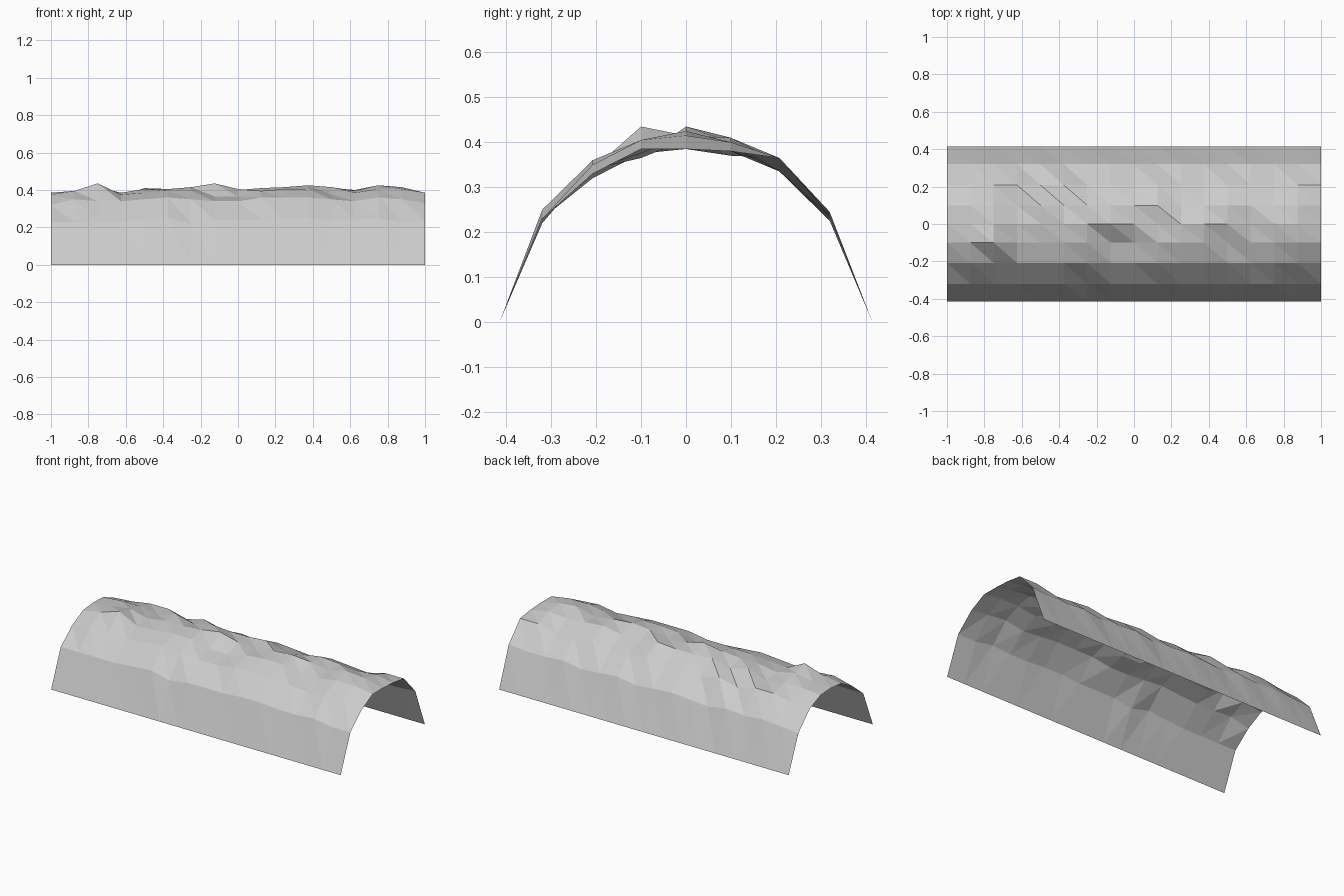
import bpy
import bmesh

# Remove the default cube
default_cube = bpy.data.objects.get("Cube")
if default_cube:
    bpy.data.objects.remove(default_cube, do_unlink=True)

LENGTH = 2.0
COLUMNS = 16

# Smooth arch cross-section, from the front foot over the crown to the back foot
ARCH_PROFILE = [
    (-0.415, 0.0), (-0.32, 0.24), (-0.208, 0.35), (-0.1, 0.395), (0, 0.405),
    (0.1, 0.39), (0.208, 0.345), (0.32, 0.235), (0.415, 0.0),
]

# Roughness of each lengthwise row, in hundredths, from the right end to the left
ROUGHNESS = {
    "front_low": [-1, -1, -1, -1, 0, 1, -2, 0, 0, 0, 1, 1, 0, 0, 1, -1, -1],
    "front_high": [-3, 0, -1, -1, 0, 1, 0, -1, -1, 1, 1, 1, 0, -1, 1, 0, -2],
    "front_crown": [-2, 0, 4, -2, -1, 0, 0, -3, -3, 0, 1, 1, -2, -1, 1, 1, -1],
    "ridge": [-2, -1, 1, -2, 0, 0, 1, 3, 0, -1, 1, 2, 1, -1, 2, 1, -2],
    "back_crown": [-1, 0, 0, -2, 2, -1, 2, 1, 1, 2, -1, 0, 2, 1, 0, 1, -1],
    "back_high": [-1, 0, 2, 2, -1, 2, -1, 0, -1, 1, 0, -1, 1, 0, -1, 2, 2],
    "back_low": [-1, 0, 1, 0, 1, -1, 0, 1, 0, -1, 1, 0, -1, 1, 0, 0, 1],
}


def flat_material(name, colour):
    mat = bpy.data.materials.new(name)
    mat.use_nodes = True
    mat.diffuse_color = colour
    shader = next(n for n in mat.node_tree.nodes if n.type == "BSDF_PRINCIPLED")
    shader.inputs["Base Color"].default_value = colour
    return mat


def rough_arch(name, material):
    """Open sheet swept along x, with the roughness lifting its inner rows."""
    bm = bmesh.new()
    level = [0] * (COLUMNS + 1)
    bumps = [level, *ROUGHNESS.values(), level]
    rows = []
    for (y, z), bump in zip(ARCH_PROFILE, bumps):
        row = []
        for column in range(COLUMNS + 1):
            x = LENGTH * (column / COLUMNS - 0.5)
            row.append(bm.verts.new((x, y, z + bump[column] / 100)))
        rows.append(row)

    # Split every cell along the same diagonal for a faceted rock surface
    for near, far in zip(rows, rows[1:]):
        for i in range(COLUMNS):
            bm.faces.new((near[i], near[i + 1], far[i]))
            bm.faces.new((near[i + 1], far[i + 1], far[i]))

    mesh = bpy.data.meshes.new(name)
    bm.to_mesh(mesh)
    bm.free()
    mesh.materials.append(material)
    obj = bpy.data.objects.new(name, mesh)
    bpy.context.scene.collection.objects.link(obj)
    return obj


# Rough tunnel roof, open underneath and at both ends
stone = flat_material("pale_grey_stone", (0.6, 0.6, 0.6, 1.0))
rough_arch("tunnel_arch", stone)
